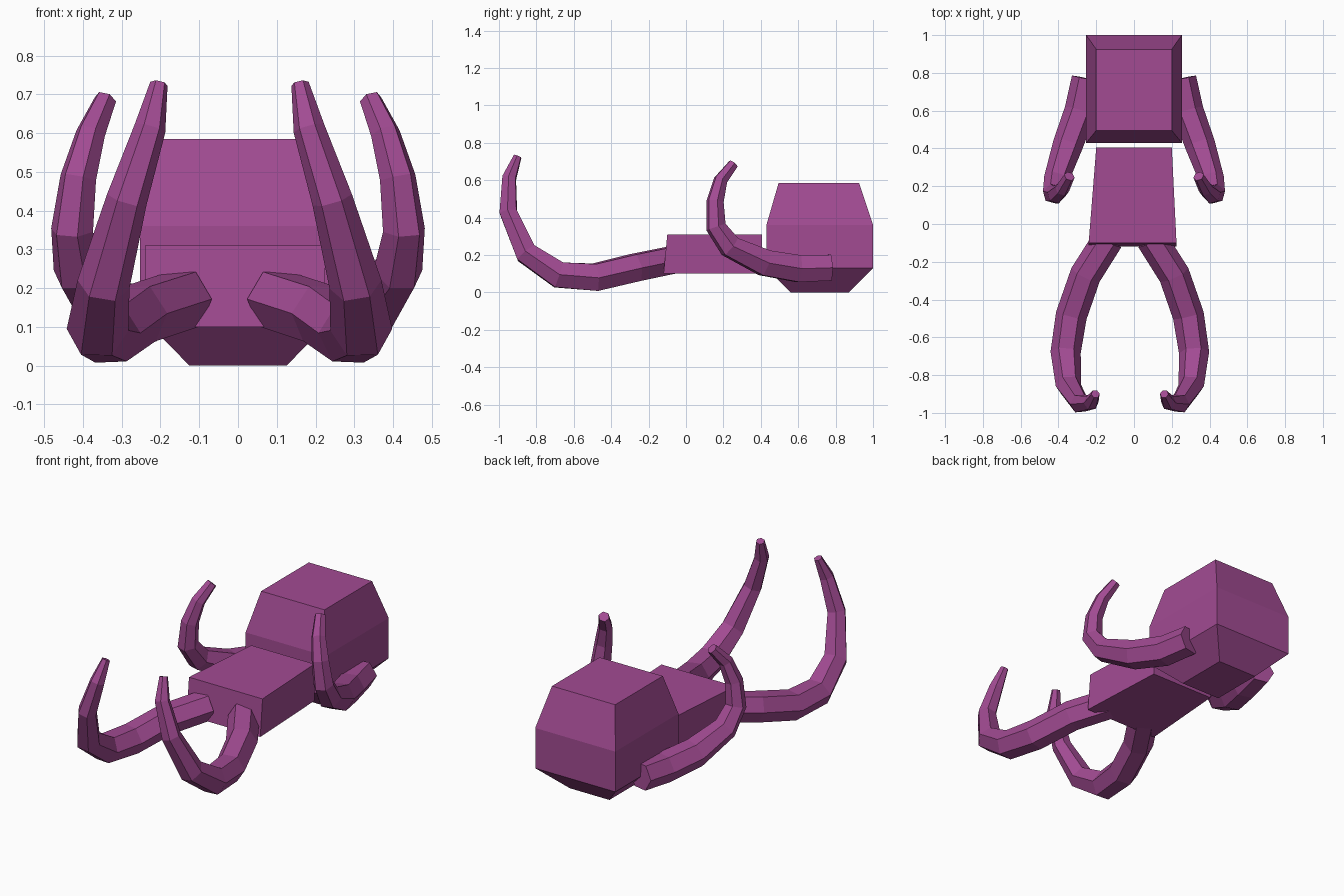
import bpy, bmesh, math
from mathutils import Vector

if "Cube" in bpy.data.objects:
    bpy.data.objects.remove(bpy.data.objects["Cube"])

mat = bpy.data.materials.new("purple")
mat.diffuse_color = (0.36, 0.07, 0.29, 1)
mat.use_nodes = True
mat.node_tree.nodes["Principled BSDF"].inputs["Base Color"].default_value = mat.diffuse_color


def loft(name, rings):
    """Skin a list of equal-length point rings and cap both ends."""
    bm = bmesh.new()
    rows = [[bm.verts.new(p) for p in ring] for ring in rings]
    n = len(rows[0])
    for a, b in zip(rows, rows[1:]):
        for i in range(n):
            j = (i + 1) % n
            bm.faces.new((a[i], a[j], b[j], b[i]))
    bm.faces.new(rows[0][::-1])
    bm.faces.new(rows[-1])
    bmesh.ops.recalc_face_normals(bm, faces=bm.faces)
    mesh = bpy.data.meshes.new(name)
    bm.to_mesh(mesh)
    bm.free()
    mesh.materials.append(mat)
    obj = bpy.data.objects.new(name, mesh)
    bpy.context.collection.objects.link(obj)
    return obj


def rect(z, x, y0, y1):
    return [(-x, y0, z), (x, y0, z), (x, y1, z), (-x, y1, z)]


def tentacle(name, path, side, offset=0.0, sides=6):
    """Tapered six-sided limb along (x, y, z, radius) points."""
    pts = [Vector((side * x + offset, y, z)) for x, y, z, r in path]
    rings, u = [], None
    for i, p in enumerate(pts):
        before = (p - pts[i - 1]).normalized() if i else Vector()
        after = (pts[i + 1] - p).normalized() if i < len(pts) - 1 else Vector()
        t = (before + after).normalized()
        u = t.cross(Vector((0, 0, 1))) if u is None else u - t * u.dot(t)
        u.normalize()
        v = u.cross(t)
        angles = [math.tau * k / sides for k in range(sides)]
        rings.append([p + path[i][3] * (u * math.cos(a) + v * math.sin(a)) for a in angles])
    return loft(name, rings)


# Head: block with chamfered underside and tapered top
loft("head", [rect(0.0, 0.125, 0.56, 0.87), rect(0.13, 0.253, 0.43, 1.0),
              rect(0.36, 0.253, 0.43, 1.0), rect(0.585, 0.20, 0.495, 0.925)])

# Torso: slab slightly wider at the front
loft("torso", [
    [(-0.24, -0.12, 0.10), (0.225, -0.12, 0.10), (0.225, -0.10, 0.31), (-0.24, -0.10, 0.31)],
    [(-0.20, 0.405, 0.10), (0.20, 0.405, 0.10), (0.20, 0.405, 0.31), (-0.20, 0.405, 0.31)]])

# Curling limbs
leg = [(0.115, -0.08, 0.172, 0.082), (0.235, -0.27, 0.133, 0.083), (0.31, -0.485, 0.081, 0.083),
       (0.34, -0.68, 0.093, 0.08), (0.325, -0.855, 0.21, 0.068), (0.265, -0.95, 0.428, 0.053),
       (0.205, -0.945, 0.612, 0.041), (0.182, -0.90, 0.727, 0.023)]
arm = [(0.25, 0.77, 0.132, 0.08), (0.285, 0.60, 0.127, 0.083), (0.35, 0.42, 0.158, 0.08),
       (0.412, 0.235, 0.245, 0.066), (0.428, 0.16, 0.35, 0.056), (0.412, 0.155, 0.485, 0.048),
       (0.38, 0.185, 0.60, 0.039), (0.342, 0.253, 0.687, 0.029)]
for label, s in (("left", 1), ("right", -1)):
    tentacle(label + "_leg", leg, s, -0.022)
    tentacle(label + "_arm", arm, s)
